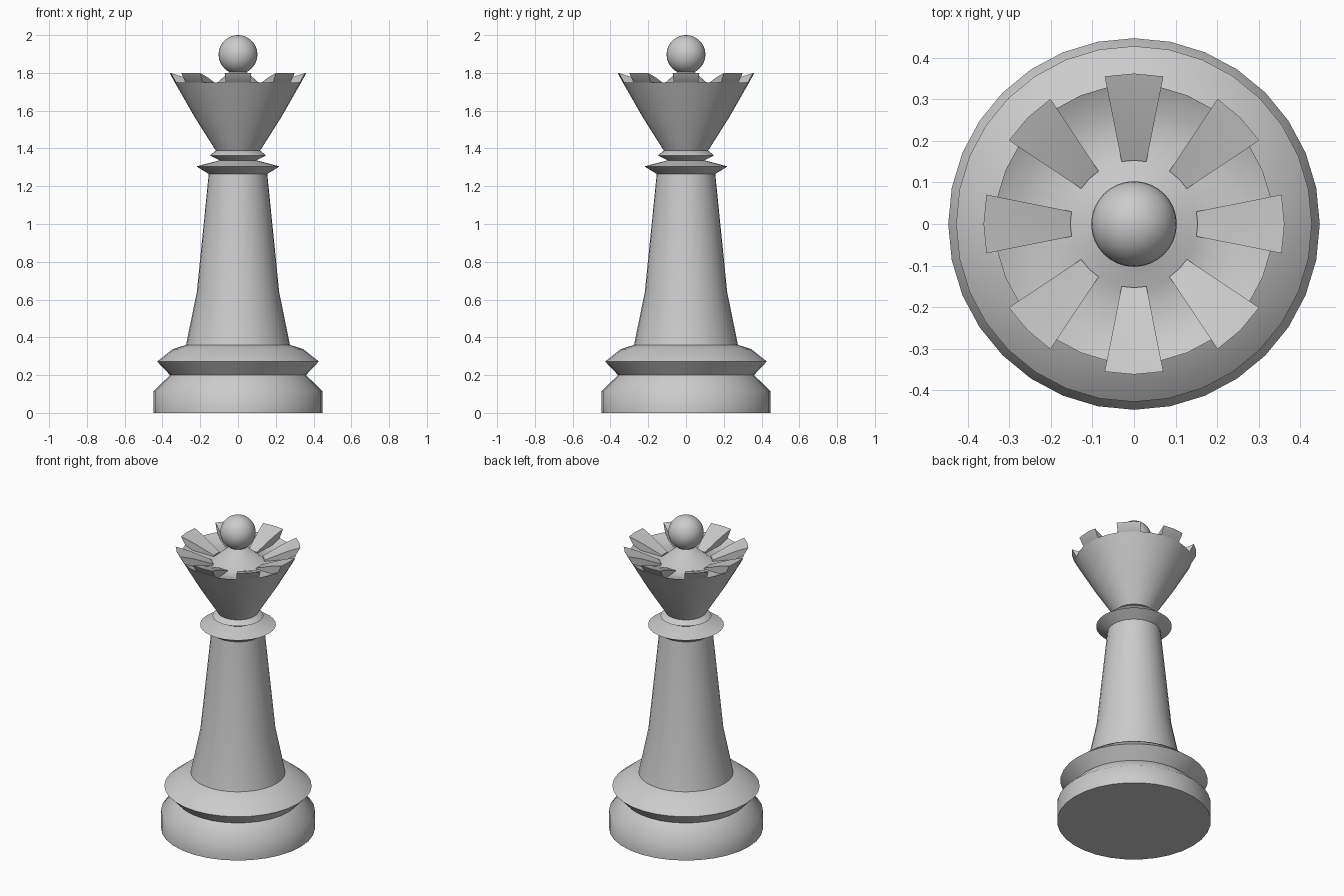
import bpy, bmesh
from math import sin, cos, pi, radians

if "Cube" in bpy.data.objects:
    bpy.data.objects.remove(bpy.data.objects["Cube"])

SIDES = 32
STEP = 2 * pi / SIDES


def finish(bm, name, angle=50):
    bmesh.ops.recalc_face_normals(bm, faces=bm.faces)
    mesh = bpy.data.meshes.new(name)
    bm.to_mesh(mesh)
    bm.free()
    ob = bpy.data.objects.new(name, mesh)
    bpy.context.collection.objects.link(ob)
    bpy.ops.object.select_all(action='DESELECT')
    ob.select_set(True)
    bpy.context.view_layer.objects.active = ob
    bpy.ops.object.shade_smooth_by_angle(angle=radians(angle))
    return ob


def sections(bm, profile, angles):
    """One copy of the (radius, z) profile per angle."""
    return [[bm.verts.new((r * cos(a), r * sin(a), z)) for r, z in profile]
            for a in angles]


def lathe(name, profile):
    bm = bmesh.new()
    rings = sections(bm, profile, [i * STEP for i in range(SIDES)])
    for i in range(SIDES):
        a, b = rings[i], rings[(i + 1) % SIDES]
        for j in range(len(profile) - 1):
            bm.faces.new((a[j], b[j], b[j + 1], a[j + 1]))
    bm.faces.new([s[0] for s in rings])
    bm.faces.new([s[-1] for s in rings])
    return finish(bm, name)


# Turned body: base, stem and collars
lathe("base_and_stem", [
    (0.447, 0), (0.447, 0.115), (0.36, 0.2), (0.428, 0.272),
    (0.345, 0.338), (0.275, 0.36), (0.218, 0.64), (0.155, 1.265),
    (0.22, 1.305), (0.098, 1.337), (0.148, 1.363), (0.115, 1.39)])

# Crown cup with dished floor and central cone
lathe("crown_cup", [
    (0.115, 1.385), (0.232, 1.57), (0.335, 1.75), (0.285, 1.725),
    (0.153, 1.71), (0.04, 1.81)])

# Eight crown teeth, each two segments wide
tooth = [(0.335, 1.75), (0.362, 1.8), (0.285, 1.775),
         (0.153, 1.718), (0.153, 1.705), (0.285, 1.72)]
bm = bmesh.new()
for k in range(8):
    mid = k * pi / 4
    secs = sections(bm, tooth, [mid - STEP, mid, mid + STEP])
    for a, b in zip(secs, secs[1:]):
        for j in range(len(tooth)):
            n = (j + 1) % len(tooth)
            bm.faces.new((a[j], b[j], b[n], a[n]))
    bm.faces.new(secs[0])
    bm.faces.new(secs[2])
finish(bm, "crown_teeth")

# Ball on top
bm = bmesh.new()
bmesh.ops.create_uvsphere(bm, u_segments=32, v_segments=16, radius=0.103)
bmesh.ops.translate(bm, verts=bm.verts, vec=(0, 0, 1.897))
finish(bm, "top_ball")
